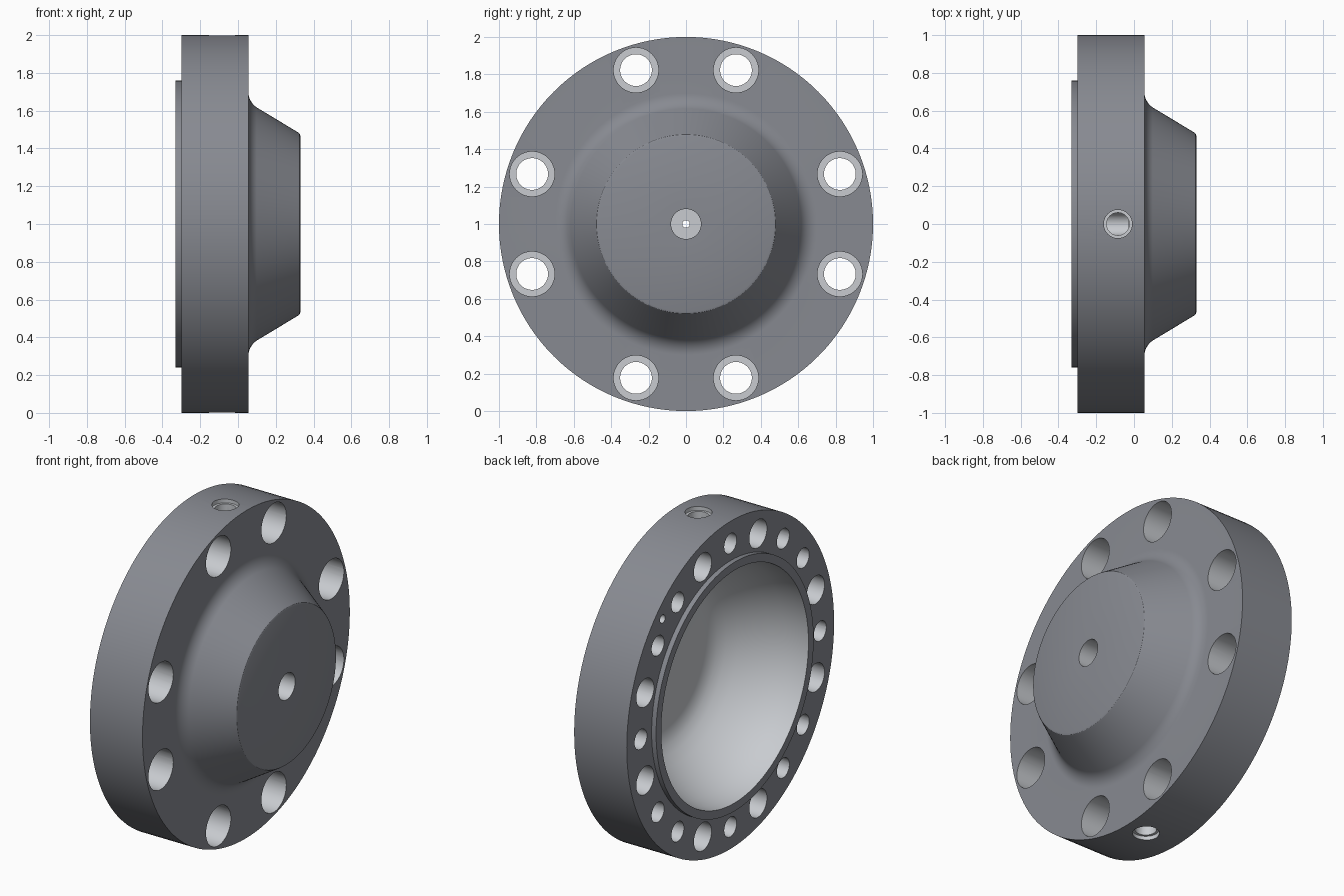
import bpy, bmesh
from math import radians, sin, cos, pi, hypot
from mathutils import Matrix, Vector

if "Cube" in bpy.data.objects:
    bpy.data.objects.remove(bpy.data.objects["Cube"])

CENTRE = Vector((0, 0, 1))


def make_material(name, rgb):
    mat = bpy.data.materials.new(name)
    mat.diffuse_color = (*rgb, 1)
    mat.use_nodes = True
    mat.node_tree.nodes["Principled BSDF"].inputs["Base Color"].default_value = mat.diffuse_color
    return mat


MATERIALS = [make_material("dark_steel", (0.245, 0.255, 0.285)),
             make_material("machined_steel", (0.58, 0.60, 0.63))]


def lathe(bm, profile, steps, matrix, closed=False):
    """Revolve (x, radius) points about the x axis, then place the solid."""
    part = bmesh.new()
    vs = [part.verts.new((x, 0, r)) for x, r in profile]
    pairs = list(zip(vs, vs[1:])) + ([(vs[-1], vs[0])] if closed else [])
    es = [part.edges.new(p) for p in pairs]
    bmesh.ops.spin(part, geom=vs + es, cent=(0, 0, 0), axis=(1, 0, 0),
                   angle=2 * pi, steps=steps, use_merge=True)
    bmesh.ops.remove_doubles(part, verts=part.verts[:], dist=1e-5)
    bmesh.ops.recalc_face_normals(part, faces=part.faces[:])
    bmesh.ops.transform(part, matrix=matrix, verts=part.verts[:])
    tmp = bpy.data.meshes.new("tmp")
    part.to_mesh(tmp)
    part.free()
    bm.from_mesh(tmp)
    bpy.data.meshes.remove(tmp)


def make_object(name, bm, is_machined):
    """Turn the bmesh into an object, with its machined faces in the lighter steel."""
    mesh = bpy.data.meshes.new(name)
    bm.to_mesh(mesh)
    bm.free()
    for mat in MATERIALS:
        mesh.materials.append(mat)
    for poly in mesh.polygons:
        poly.material_index = int(is_machined(poly))
    obj = bpy.data.objects.new(name, mesh)
    bpy.context.collection.objects.link(obj)
    return obj


def drill(x0, x1, r):
    return [(x0, 0), (x0, r), (x1, r), (x1, 0)]


def on_circle(deg, r):
    a = radians(deg)
    return Matrix.Translation(CENTRE + Vector((0, r * cos(a), r * sin(a))))


def is_inner(poly):
    """Faces of the cavity and the centre port."""
    r = hypot(poly.center.y, poly.center.z - 1)
    return r < 0.09 or (r < 0.72 and poly.normal.x < 0.01)


# Flange body: raised lip, thick disc, filleted conical hub, dished cavity
fillet = [(0.155 + 0.1 * cos(radians(a)), 0.70 + 0.1 * sin(radians(a)))
          for a in range(180, 240, 7)]
profile = [(-0.33, 0.71), (-0.33, 0.76), (-0.30, 0.76), (-0.30, 1.0), (0.055, 1.0)]
profile += fillet
profile += [(0.318, 0.485), (0.326, 0.479), (0.33, 0.468)]
# counterbored centre port
profile += [(0.33, 0.08), (0.2, 0.08), (0.2, 0.02), (0.15, 0.02)]
# cavity floor, rounded corner and flaring wall
profile += [(0.15, 0.38), (0.143, 0.43), (0.122, 0.475), (0.09, 0.515),
            (0.04, 0.56), (-0.03, 0.61), (-0.1, 0.65), (-0.18, 0.685), (-0.26, 0.705)]
bm = bmesh.new()
lathe(bm, profile, 128, Matrix.Translation(CENTRE), closed=True)
flange = make_object("flange_body", bm, is_inner)

# Axial holes: 20 stations, stepped bolt holes at 8 and blind tapped holes at 12
bolt = [(-0.5, 0), (-0.5, 0.085), (-0.15, 0.085), (-0.15, 0.12), (0.2, 0.12), (0.2, 0)]
axial = bmesh.new()
for i in range(20):
    is_bolt = i % 5 in (1, 4)
    lathe(axial, bolt if is_bolt else drill(-0.5, -0.03, 0.06),
          40, on_circle(18 * i, 0.865))
# small locating hole
lathe(axial, drill(-0.5, -0.15, 0.025), 24, on_circle(45, 0.925))
axial_cutter = make_object("axial_cutter", axial, lambda poly: True)

# Radial ports with a stepped mouth at the top and bottom of the rim
port = [(0.86, 0), (0.86, 0.06), (0.975, 0.06), (0.975, 0.075), (1.2, 0.075), (1.2, 0)]
radial = bmesh.new()
for turn in (-90, 90):
    place = (Matrix.Translation(CENTRE + Vector((-0.085, 0, 0)))
             @ Matrix.Rotation(radians(turn), 4, 'Y'))
    lathe(radial, port, 40, place)
radial_cutter = make_object("radial_cutter", radial, lambda poly: True)

# Cut the holes
bpy.context.view_layer.objects.active = flange
flange.select_set(True)
for cutter in (axial_cutter, radial_cutter):
    cutter.hide_render = True
    mod = flange.modifiers.new(cutter.name, 'BOOLEAN')
    mod.operation = 'DIFFERENCE'
    mod.solver = 'EXACT'
    mod.material_mode = 'INDEX'
    mod.object = cutter
    bpy.ops.object.modifier_apply(modifier=mod.name)
    bpy.data.objects.remove(cutter)

bpy.ops.object.shade_smooth_by_angle(angle=radians(25))
